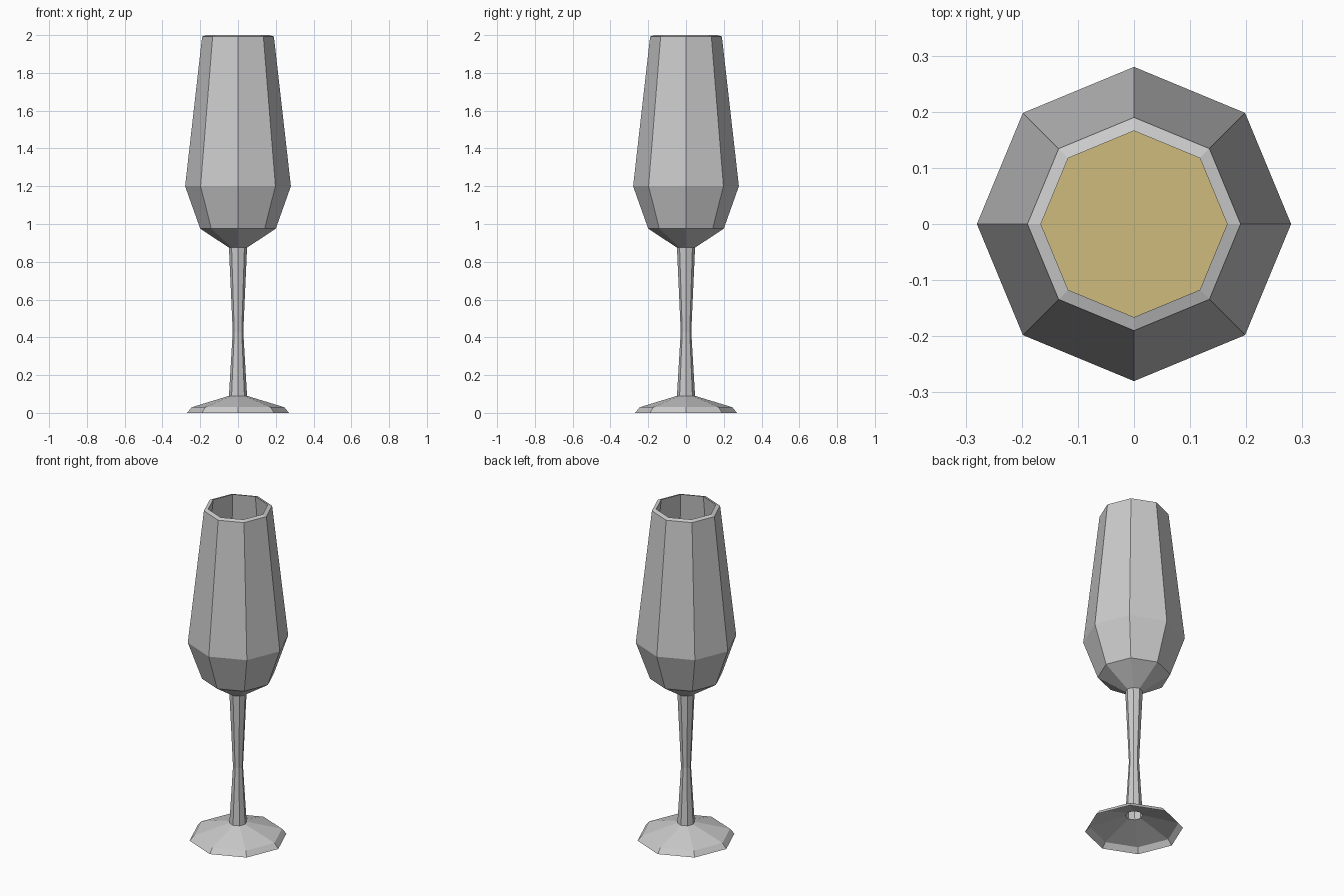
import bpy, math

if "Cube" in bpy.data.objects:
    bpy.data.objects.remove(bpy.data.objects["Cube"])

SIDES = 8


def lathe(name, profile, cap_start=False, cap_end=False):
    """Revolve (radius, z) points into a flat-faced octagonal shell."""
    verts, faces = [], []
    for r, z in profile:
        for i in range(SIDES):
            a = 2 * math.pi * i / SIDES
            verts.append((r * math.cos(a), r * math.sin(a), z))
    for k in range(len(profile) - 1):
        for i in range(SIDES):
            j = (i + 1) % SIDES
            lo, hi = k * SIDES, (k + 1) * SIDES
            faces.append((lo + i, lo + j, hi + j, hi + i))
    if cap_start:
        faces.append(tuple(reversed(range(SIDES))))
    if cap_end:
        last = (len(profile) - 1) * SIDES
        faces.append(tuple(range(last, last + SIDES)))
    mesh = bpy.data.meshes.new(name)
    mesh.from_pydata(verts, [], faces)
    mesh.update()
    obj = bpy.data.objects.new(name, mesh)
    bpy.context.collection.objects.link(obj)
    return obj


# Foot: thin shell, open underneath
lathe("foot", [(0.27, 0), (0.245, 0.03), (0.048, 0.09)])

# Stem: hollow tube with a narrow waist
lathe("stem", [(0.048, 0.09), (0.028, 0.43), (0.048, 0.875)])

# Bowl: outer wall, sloped rim, then inner wall down to a closed bottom
lathe("bowl", [(0.048, 0.875), (0.2, 0.975), (0.28, 1.2), (0.19, 1.992),
               (0.166, 2.0), (0.255, 1.205), (0.18, 0.995), (0.04, 0.905)],
      cap_end=True)

# Drink: fills the lower part of the bowl
level = 1.55
surface_radius = 0.255 + (0.166 - 0.255) * (level - 1.205) / (2.0 - 1.205)
drink = lathe("drink", [(0.038, 0.91), (0.177, 0.998), (0.252, 1.205),
                        (surface_radius - 0.001, level)],
              cap_start=True, cap_end=True)
gold = bpy.data.materials.new("pale_gold")
gold.diffuse_color = (0.62, 0.5, 0.2, 1)
gold.use_nodes = True
gold.node_tree.nodes["Principled BSDF"].inputs["Base Color"].default_value = gold.diffuse_color
drink.data.materials.append(gold)
